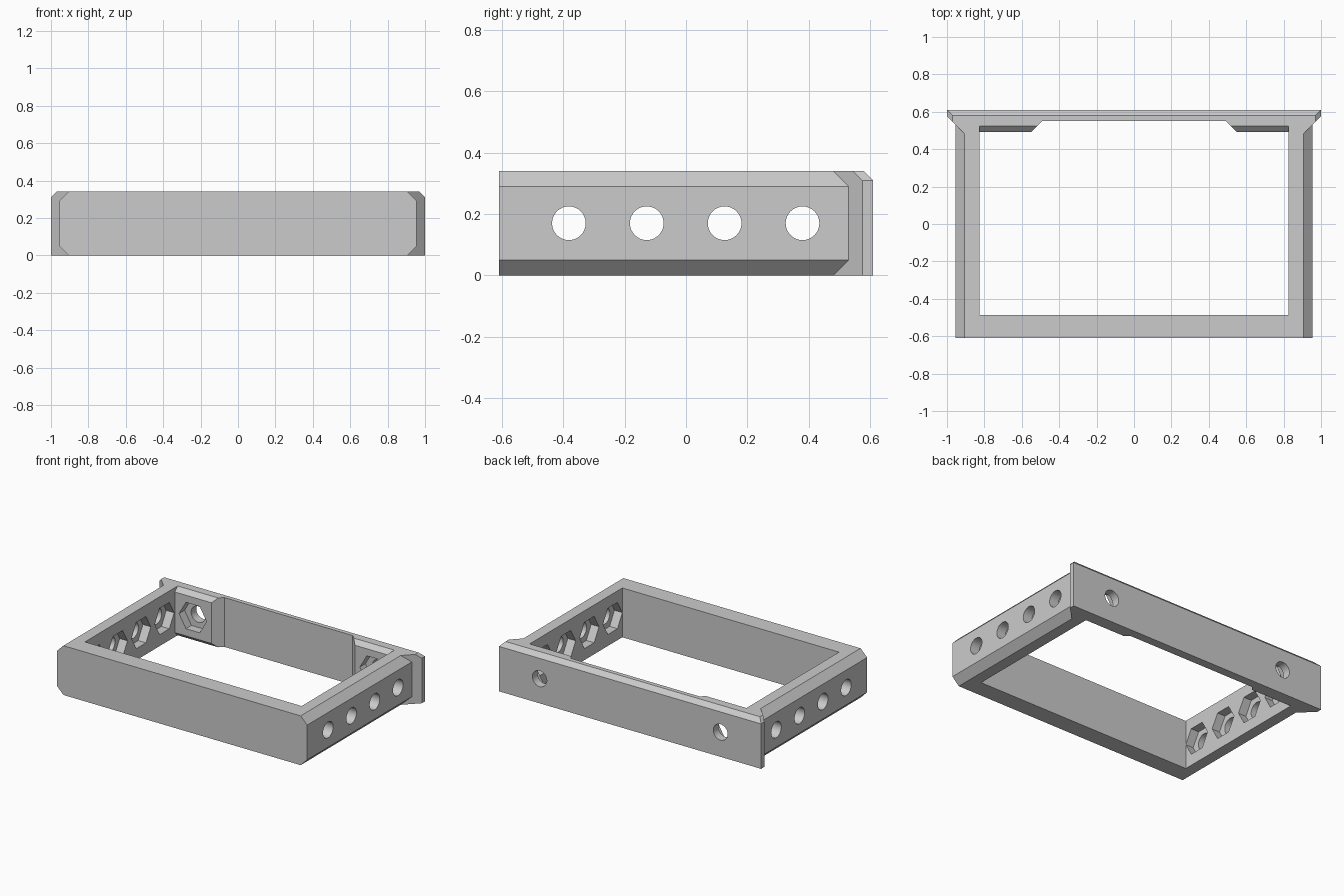
import bpy, bmesh
from math import radians
from mathutils import Vector

cube = bpy.data.objects.get("Cube")
if cube:
    bpy.data.objects.remove(cube, do_unlink=True)

H = 0.34      # frame height
MID = H / 2   # height of the bolt axes

grey = bpy.data.materials.new("light grey")
grey.use_nodes = True
grey.diffuse_color = (0.6, 0.6, 0.6, 1)
grey.node_tree.nodes["Principled BSDF"].inputs["Base Color"].default_value = (0.6, 0.6, 0.6, 1)


def prism(name, points, offset, cuts=()):
    """Extrude a polygon by offset, then trim it with (point, normal) planes."""
    bm = bmesh.new()
    face = bm.faces.new([bm.verts.new(p) for p in points])
    ext = bmesh.ops.extrude_face_region(bm, geom=[face])
    bmesh.ops.translate(bm, vec=Vector(offset),
                        verts=[v for v in ext["geom"] if isinstance(v, bmesh.types.BMVert)])
    for co, no in cuts:
        geom = bm.verts[:] + bm.edges[:] + bm.faces[:]
        cut = bmesh.ops.bisect_plane(bm, geom=geom, plane_co=co, plane_no=no, clear_outer=True)
        edges = [e for e in cut["geom_cut"] if isinstance(e, bmesh.types.BMEdge)]
        bmesh.ops.contextual_create(bm, geom=edges)
    bmesh.ops.recalc_face_normals(bm, faces=bm.faces)
    mesh = bpy.data.meshes.new(name)
    bm.to_mesh(mesh)
    bm.free()
    mesh.materials.append(grey)
    obj = bpy.data.objects.new(name, mesh)
    bpy.context.collection.objects.link(obj)
    return obj


def plan(name, xy, z0, z1, cuts=()):
    return prism(name, [(x, y, z0) for x, y in xy], (0, 0, z1 - z0), cuts)


def drill(name, sides, radius, depth, center, rotation):
    bpy.ops.mesh.primitive_cylinder_add(vertices=sides, radius=radius, depth=depth,
                                        location=center, rotation=rotation)
    obj = bpy.context.object
    obj.name = name
    obj.data.materials.append(grey)
    return obj


def combine(target, tool, operation):
    tool.hide_render = True
    mod = target.modifiers.new(operation, "BOOLEAN")
    mod.operation, mod.solver, mod.object = operation, "EXACT", tool
    bpy.context.view_layer.objects.active = target
    bpy.ops.object.modifier_apply(modifier=mod.name)
    bpy.data.objects.remove(tool, do_unlink=True)


# Body with chamfered long edges
W, C = 0.955, 0.05
right_half = [(W - C, 0), (W, C), (W, H - C), (W - C, H)]
outline = right_half + [(-x, z) for x, z in reversed(right_half)]
frame = prism("frame", [(x, -0.61, z) for x, z in outline], (0, 1.19, 0))

# Flared back plate with chamfered top and upper corners
half = [(0.905, 0.48), (1, 0.575), (1, 0.61)]
flare = half + [(-x, y) for x, y in reversed(half)]
back_plate = plan("back_plate", flare, 0, H, [
    ((0, 0.61, 0.31), (0, 1, 1)),
    ((1, 0, 0.31), (1, 0, 1)),
    ((-1, 0, 0.31), (-1, 0, 1))])
combine(frame, back_plate, "UNION")

# Central opening
opening = plan("opening", [(-0.827, -0.487), (0.827, -0.487), (0.827, 0.55), (-0.827, 0.55)], -0.1, H + 0.1)
combine(frame, opening, "DIFFERENCE")

for s in (-1, 1):
    # Bolt pads in the back corners
    pad = plan("bolt_pad", [(s * 0.48, 0.56), (s * 0.547, 0.493), (s * 0.85, 0.493), (s * 0.85, 0.56)],
               0, H, [((0, 0.493, H - 0.03), (0, -1, 1)), ((0, 0.493, 0.03), (0, -1, -1))])
    combine(frame, pad, "UNION")
    # Back bolt holes and nut pockets
    x = s * 0.69
    combine(frame, drill("back_hole", 32, 0.055, 0.4, (x, 0.55, MID), (radians(90), 0, 0)), "DIFFERENCE")
    combine(frame, drill("back_pocket", 6, 0.105, 0.12, (x, 0.493, MID),
                         (radians(90), radians(30), 0)), "DIFFERENCE")

# Side bolt holes and nut pockets
for y in (-0.382, -0.128, 0.126, 0.38):
    for s in (-1, 1):
        combine(frame, drill("side_hole", 32, 0.055, 0.4, (s * 0.9, y, MID), (0, radians(90), 0)), "DIFFERENCE")
        combine(frame, drill("side_pocket", 6, 0.105, 0.12, (s * 0.827, y, MID),
                             (0, radians(90), 0)), "DIFFERENCE")

# Smooth bores, crisp edges
bpy.ops.object.select_all(action="DESELECT")
frame.select_set(True)
bpy.context.view_layer.objects.active = frame
bpy.ops.object.shade_smooth_by_angle(angle=radians(25))
